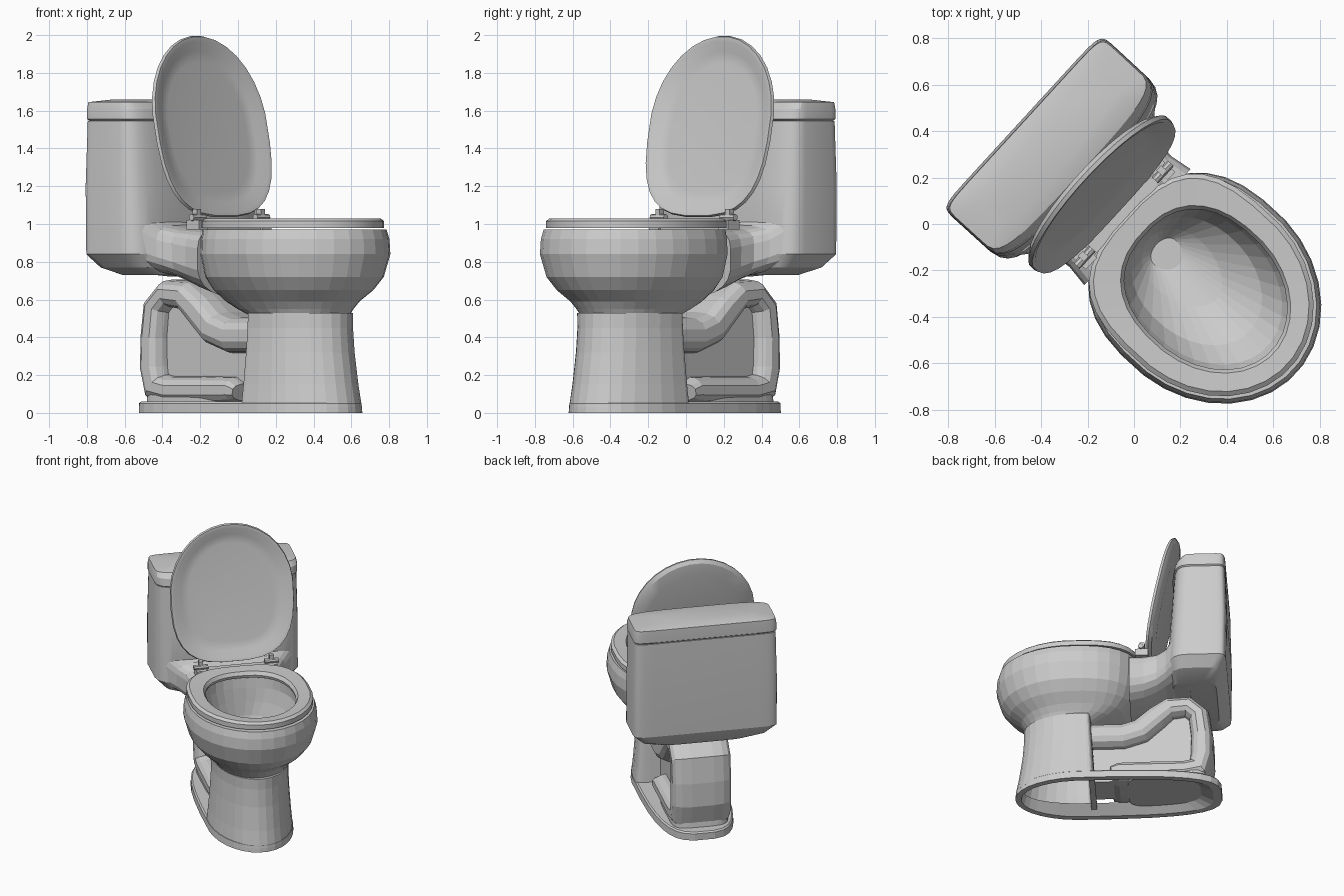
import bpy, bmesh
from math import cos, sin, pi, radians
from mathutils import Matrix, Vector

# local +X points to the front of the bowl; the whole model is turned about z
TURN = Matrix.Rotation(radians(-42.5), 4, 'Z')


def spow(v, p):
    return abs(v) ** p * (1 if v > 0 else -1)


def egg(z, cu, front, back, hw, nf=2.0, nb=3.0, n=32):
    """Horizontal ring: superellipse with separate front and back halves."""
    ring = []
    for i in range(n):
        a = 2 * pi * (i + 0.5) / n
        c, s = cos(a), sin(a)
        r, e = (front, nf) if c > 0 else (back, nb)
        ring.append((cu + r * spow(c, 2 / e), hw * spow(s, 2 / e), z))
    return ring


def upright(u, hw, top, bottom, n=24):
    """Vertical cross-section ring at depth u."""
    mid, h = (top + bottom) / 2, (top - bottom) / 2
    angles = [2 * pi * (i + .5) / n for i in range(n)]
    # square at the top, round underneath
    return [(u, hw * spow(cos(a), .4 if sin(a) > 0 else .8),
             mid + h * spow(sin(a), .4 if sin(a) > 0 else .8)) for a in angles]


def skin(name, rings, loop=False, smooth=None, matrix=Matrix()):
    """Bridge rings of equal length into one mesh, capped unless looped."""
    bm = bmesh.new()
    vs = [[bm.verts.new(p) for p in r] for r in rings]
    n = len(rings[0])
    pairs = list(zip(vs, vs[1:])) + ([(vs[-1], vs[0])] if loop else [])
    for a, b in pairs:
        for i in range(n):
            j = (i + 1) % n
            bm.faces.new((a[i], a[j], b[j], b[i]))
    if not loop:
        bm.faces.new(vs[0])
        bm.faces.new(vs[-1])
    bmesh.ops.recalc_face_normals(bm, faces=bm.faces[:])
    me = bpy.data.meshes.new(name)
    bm.to_mesh(me)
    bm.free()
    ob = bpy.data.objects.new(name, me)
    bpy.context.collection.objects.link(ob)
    ob.matrix_world = TURN @ matrix
    if smooth:
        bpy.ops.object.select_all(action='DESELECT')
        ob.select_set(True)
        bpy.context.view_layer.objects.active = ob
        bpy.ops.object.shade_smooth_by_angle(angle=radians(smooth))
    return ob


def box(name, x0, x1, y0, y1, z0, z1):
    return skin(name, [[(x0, y0, z), (x1, y0, z), (x1, y1, z), (x0, y1, z)] for z in (z0, z1)])


# base flange: hollow ring on the floor
skin("base_flange", [
    egg(0, .36, .46, .97, .295, 2, 3.3), egg(.05, .36, .455, .97, .292, 2, 3.3),
    egg(.06, .36, .445, .96, .282, 2, 3.3), egg(.06, .36, .40, .78, .17, 2, 4),
    egg(0, .36, .42, .91, .25, 2, 3.5)], loop=True)

# hollow front pedestal with a flat rear wall
ped = [(.03, .458, .292), (.15, .435, .28), (.32, .41, .268), (.45, .40, .262), (.53, .40, .265)]
skin("pedestal",
     [egg(z, .36, f, .10 - z * .06, w, 2, 7) for z, f, w in ped] +
     [egg(z, .36, f - .04, .06 - z * .06, w - .035, 2, 7) for z, f, w in reversed(ped)], loop=True)

# recessed web between the trapway bends
web = [(-.46, .06), (.28, .06), (.28, .45), (-.02, .45), (-.25, .62), (-.46, .62)]
skin("rear_web", [[(u, v, z) for u, z in web] for v in (-.12, .12)])

# trapway: wide flattened tube swept along an S path (x, z, radius)
path = [(.30, .41, .10), (.07, .41, .10), (-.05, .45, .10), (-.16, .55, .095), (-.25, .62, .085),
        (-.38, .63, .08), (-.455, .56, .08), (-.475, .40, .08), (-.475, .24, .085), (-.45, .14, .095),
        (-.35, .12, .08), (-.1, .12, .08), (.10, .12, .075), (.15, .11, .05)]
rings = []
for k, (u, z, r) in enumerate(path):
    a, b = path[max(k - 1, 0)], path[min(k + 1, len(path) - 1)]
    t = Vector((b[0] - a[0], 0, b[1] - a[1])).normalized()
    ring = []
    for i in range(16):
        c, s = cos(2 * pi * (i + .5) / 16), sin(2 * pi * (i + .5) / 16)
        d = r * spow(c, .7)
        ring.append((u - t.z * d, .21 * spow(s, .6), z + t.x * d))
    rings.append(ring)
skin("trapway", rings)

# foot of the trapway resting on the flange
skin("trapway_foot", [egg(.04, -.36, .4, .17, .20, 6, 4), egg(.11, -.36, .4, .16, .20, 6, 4)])

# bowl: outside up to the rim, then down the inside to the drain
skin("bowl", [
    egg(.48, .47, .23, .18, .21), egg(.55, .42, .33, .29, .265), egg(.59, .42, .36, .36, .30),
    egg(.65, .42, .44, .43, .365, 2, 2.7), egg(.72, .42, .495, .46, .42, 2, 2.7),
    egg(.84, .42, .53, .48, .455, 2, 2.6), egg(.92, .42, .525, .48, .45, 2, 2.6),
    egg(.97, .42, .51, .48, .435, 2, 2.6),
    egg(.97, .42, .40, .38, .325, 2, 2.4), egg(.90, .42, .40, .37, .325, 2, 2.4),
    egg(.80, .41, .37, .35, .29, 2, 2.4), egg(.70, .36, .32, .29, .24, 2, 2.2),
    egg(.61, .26, .22, .17, .14, 2, 2), egg(.56, .18, .08, .05, .07, 2, 2)])

# shoulder joining bowl and tank, waisted then flaring out
skin("rear_shoulder", [upright(*r) for r in (
    (.02, .34, .97, .61), (-.08, .325, .975, .64), (-.17, .335, .98, .68), (-.235, .385, .995, .71),
    (-.29, .455, 1.06, .72), (-.40, .46, 1.06, .72))])

# tank body and cover
skin("tank", [
    egg(.73, -.42, .15, .16, .32, 4, 6), egg(.77, -.43, .18, .19, .44, 4, 10),
    egg(.84, -.44, .205, .215, .507, 4, 14), egg(1.2, -.44, .18, .22, .507, 4, 14),
    egg(1.545, -.44, .155, .21, .50, 4, 14)], smooth=25)
skin("tank_cover", [
    egg(1.54, -.44, .14, .20, .49, 4, 12), egg(1.555, -.44, .165, .21, .505, 4, 14),
    egg(1.61, -.44, .155, .21, .505, 4, 14), egg(1.645, -.44, .12, .208, .498, 4, 14),
    egg(1.66, -.45, .07, .14, .38, 4, 6)], smooth=25)

# seat ring
skin("seat", [
    egg(.98, .42, .495, .47, .425), egg(1.015, .42, .495, .47, .425),
    egg(1.03, .42, .475, .455, .405), egg(1.025, .42, .40, .37, .32, 2, 2.4),
    egg(1.0, .42, .385, .355, .305, 2, 2.4), egg(.98, .42, .39, .36, .31, 2, 2.4)],
     loop=True, smooth=30)

# raised lid: shallow dish modelled flat, then swung up about the hinge
swing = Matrix.Translation((-.08, 0, 1.03)) @ Matrix.Rotation(radians(-102), 4, 'Y')
skin("lid", [
    egg(.035, .52, .33, .37, .30), egg(.03, .52, .39, .43, .355), egg(.002, .52, .44, .485, .41),
    egg(0, .52, .465, .505, .432), egg(.018, .52, .472, .51, .437), egg(.04, .52, .45, .495, .41),
    egg(.056, .52, .37, .42, .33)], smooth=30, matrix=swing)

# hinges: bar plus a foot, post and pin on each side
box("hinge_bar", -.085, -.035, -.24, .24, .97, 1.02)
for side, name in ((-1, "right"), (1, "left")):
    y = side * .25
    box(name + "_hinge_foot", -.11, -.02, y - .035, y + .035, .97, 1.02)
    box(name + "_hinge_post", -.085, -.05, y - .015, y + .015, 1.01, 1.08)
    skin(name + "_hinge_pin", [[(-.06 + .018 * cos(i * pi / 4), y + d, 1.035 + .018 * sin(i * pi / 4))
                                for i in range(8)] for d in (-.05, .05)])
